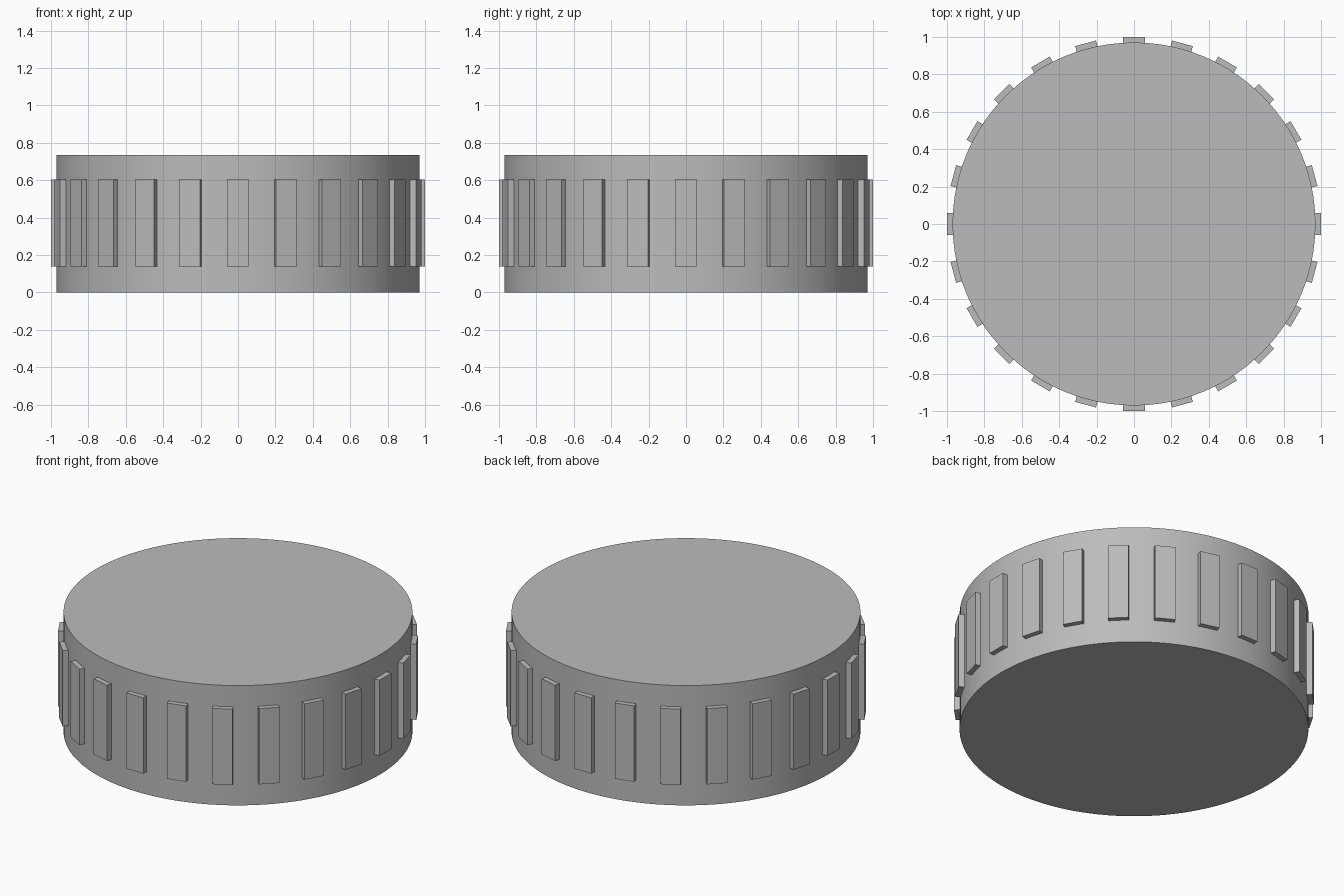
import bpy
import math

RADIUS, HEIGHT = 0.97, 0.735
RIB_COUNT = 24
RIB_WIDTH, RIB_BOTTOM, RIB_TOP = 0.115, 0.14, 0.605
RIB_INNER, RIB_OUTER = 0.93, 1.0

default_cube = bpy.data.objects.get("Cube")
if default_cube:
    bpy.data.objects.remove(default_cube, do_unlink=True)

# Single grey material
grey = bpy.data.materials.new("plain grey")
grey.use_nodes = True
colour = (0.5, 0.5, 0.5, 1)
grey.diffuse_color = colour
grey.node_tree.nodes["Principled BSDF"].inputs["Base Color"].default_value = colour

# Drum body
bpy.ops.mesh.primitive_cylinder_add(vertices=128, radius=RADIUS, depth=HEIGHT,
                                    location=(0, 0, HEIGHT / 2))
body = bpy.context.object
body.name = "drum_body"
body.data.materials.append(grey)
bpy.ops.object.shade_smooth_by_angle(angle=math.radians(30))

# Grip ribs around the wall, sharing one mesh
bpy.ops.mesh.primitive_cube_add(size=1)
first_rib = bpy.context.object
rib_mesh = first_rib.data
rib_mesh.name = "grip_rib"
rib_mesh.materials.append(grey)

for i in range(RIB_COUNT):
    angle = i * math.tau / RIB_COUNT
    if i == 0:
        rib = first_rib
    else:
        rib = bpy.data.objects.new("grip_rib", rib_mesh)
        bpy.context.collection.objects.link(rib)
    rib.name = f"grip_rib_{i + 1}"
    mid = (RIB_INNER + RIB_OUTER) / 2
    rib.location = (mid * math.cos(angle), mid * math.sin(angle),
                    (RIB_BOTTOM + RIB_TOP) / 2)
    rib.rotation_euler.z = angle
    rib.scale = (RIB_OUTER - RIB_INNER, RIB_WIDTH, RIB_TOP - RIB_BOTTOM)
